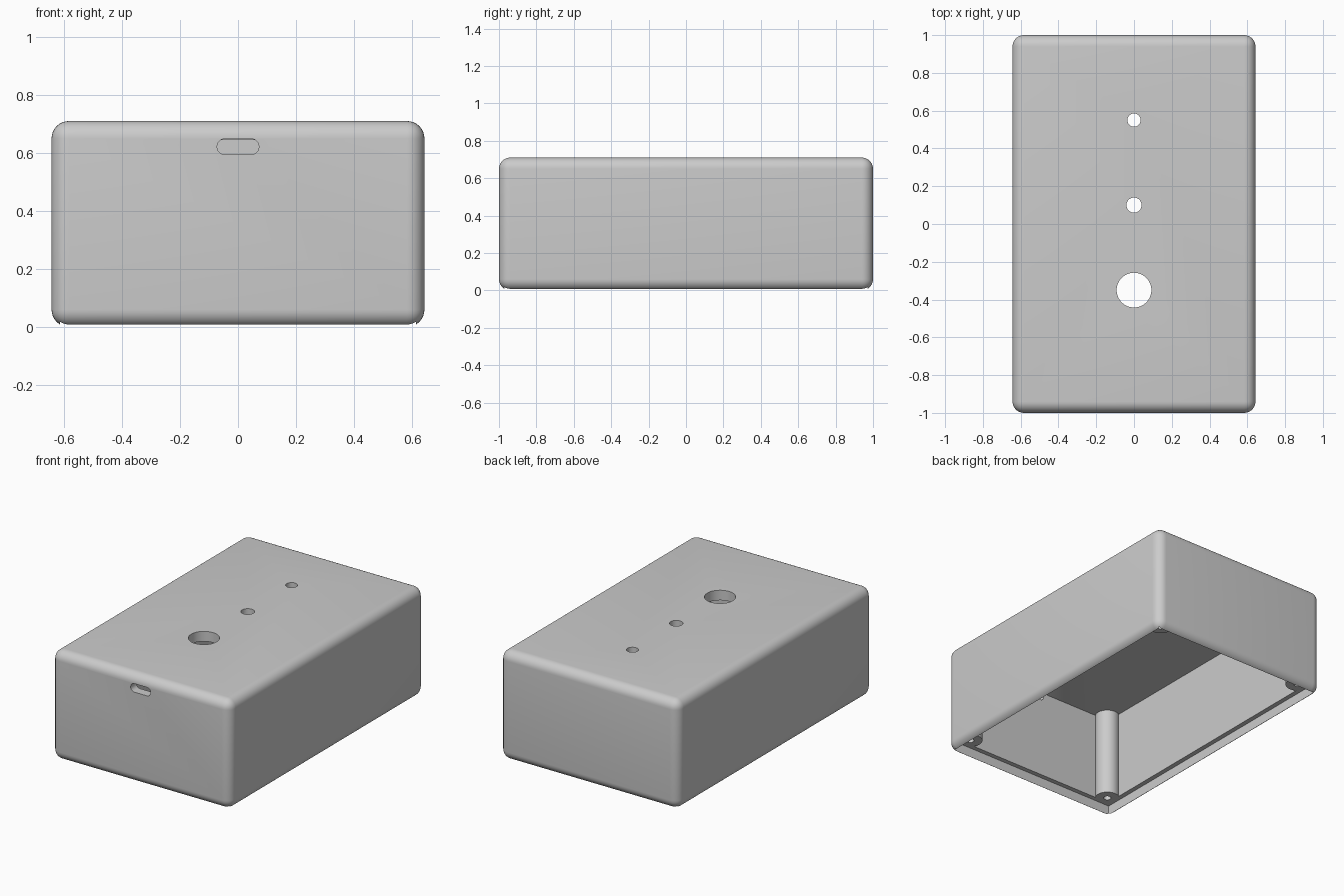
import bpy
import math

if "Cube" in bpy.data.objects:
    bpy.data.objects.remove(bpy.data.objects["Cube"], do_unlink=True)

W, L, H = 1.286, 2.0, 0.71      # outer size
ROUND, WALL, LIP = 0.06, 0.06, 0.03
CEILING, LEDGE = 0.645, 0.07    # heights of the inner roof and the lid ledge

grey = bpy.data.materials.new("plain grey")
grey.use_nodes = True
grey.diffuse_color = (0.6, 0.6, 0.6, 1)
grey.node_tree.nodes["Principled BSDF"].inputs["Base Color"].default_value = (0.6, 0.6, 0.6, 1)


def box(name, inset, z0, z1):
    bpy.ops.mesh.primitive_cube_add(size=1, location=(0, 0, (z0 + z1) / 2))
    ob = bpy.context.object
    ob.name = name
    ob.scale = (W - 2 * inset, L - 2 * inset, z1 - z0)
    bpy.ops.object.transform_apply(location=True, rotation=False, scale=True)
    return ob


def rod(name, x, y, r, z0, z1):
    bpy.ops.mesh.primitive_cylinder_add(vertices=48, radius=r, depth=z1 - z0,
                                        location=(x, y, (z0 + z1) / 2))
    ob = bpy.context.object
    ob.name = name
    return ob


def apply(ob, mod):
    bpy.context.view_layer.objects.active = ob
    bpy.ops.object.modifier_apply(modifier=mod.name)


def combine(ob, tool, operation):
    mod = ob.modifiers.new(operation.lower(), "BOOLEAN")
    mod.operation = operation
    mod.solver = "EXACT"
    mod.object = tool
    apply(ob, mod)
    bpy.data.objects.remove(tool, do_unlink=True)


# Rounded outer block
case = box("enclosure_case", 0, 0, H)
bevel = case.modifiers.new("round", "BEVEL")
bevel.width = ROUND
bevel.segments = 8
apply(case, bevel)

# Hollow interior and the lid recess around the open underside
combine(case, box("cavity", WALL, LEDGE - 0.02, CEILING), "DIFFERENCE")
combine(case, box("lid_recess", LIP, -0.1, LEDGE), "DIFFERENCE")

# Corner screw posts with pilot holes
corners = [(sx * (W / 2 - 0.1), sy * (L / 2 - 0.1)) for sx in (-1, 1) for sy in (-1, 1)]
for x, y in corners:
    combine(case, rod("post", x, y, 0.073, LEDGE, CEILING + 0.02), "UNION")
for x, y in corners:
    combine(case, rod("pilot_hole", x, y, 0.022, 0, 0.3), "DIFFERENCE")

# Three round holes through the top
for y, r in ((0.55, 0.035), (0.1, 0.04), (-0.35, 0.092)):
    combine(case, rod("top_hole", 0, y, r, CEILING - 0.05, H + 0.1), "DIFFERENCE")

# Rounded slot through the front wall
bpy.ops.mesh.primitive_cube_add(size=1, location=(0, -L / 2, 0.6215))
slot = bpy.context.object
slot.scale = (0.144, 0.2, 0.055)
bpy.ops.object.transform_apply(location=False, rotation=False, scale=True)
ends = slot.modifiers.new("ends", "BEVEL")
ends.width = 0.0272
ends.segments = 8
ends.limit_method = "WEIGHT"
weights = slot.data.attributes.new("bevel_weight_edge", "FLOAT", "EDGE")
for edge in slot.data.edges:
    a, b = (slot.data.vertices[i].co for i in edge.vertices)
    weights.data[edge.index].value = 1.0 if abs(a.y - b.y) > 0.1 else 0.0
apply(slot, ends)
combine(case, slot, "DIFFERENCE")

# Finish
case.data.materials.clear()
case.data.materials.append(grey)
for poly in case.data.polygons:
    poly.material_index = 0
bpy.ops.object.select_all(action="DESELECT")
case.select_set(True)
bpy.context.view_layer.objects.active = case
bpy.ops.object.shade_smooth_by_angle(angle=math.radians(35))
